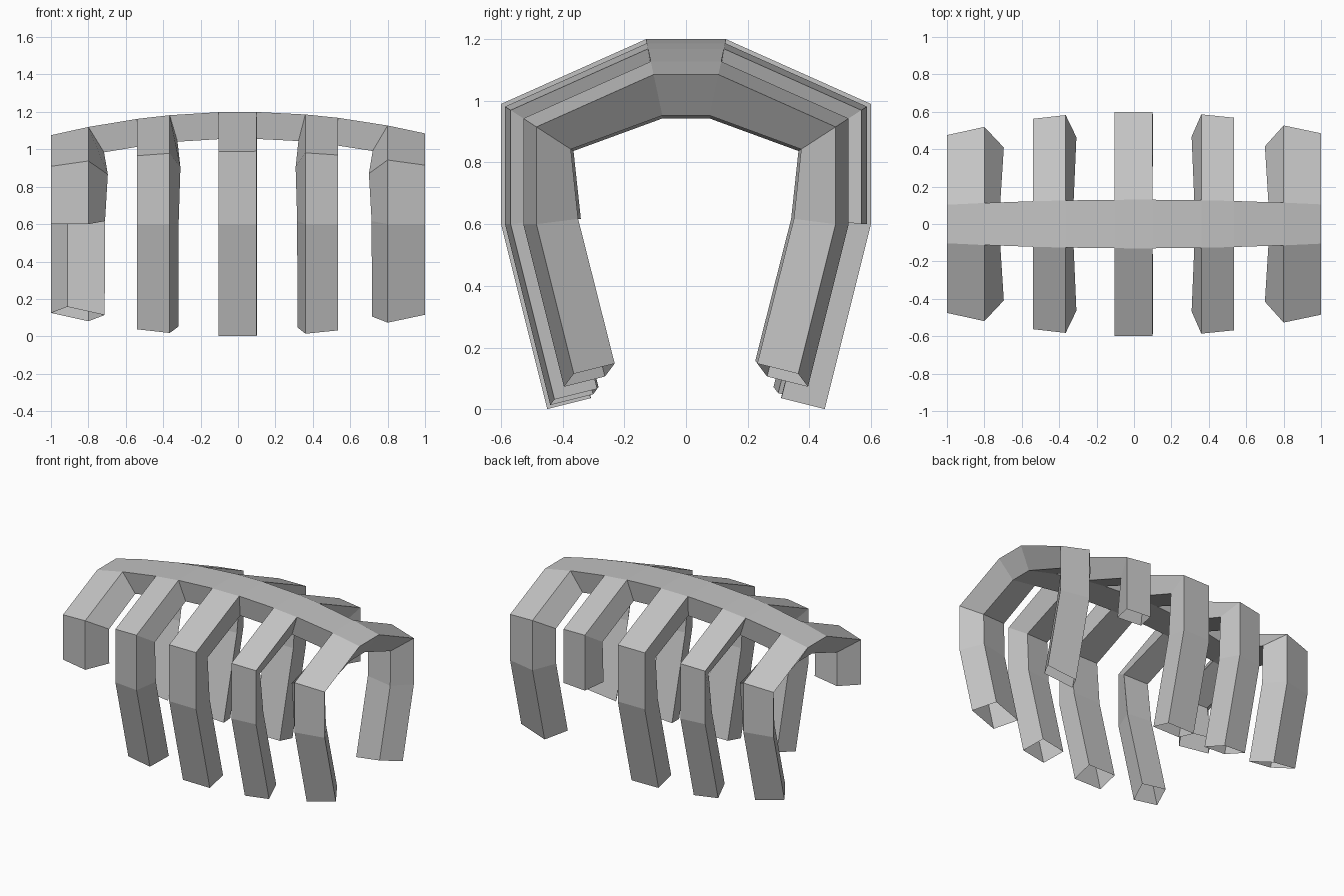
import bpy
import bmesh

cube = bpy.data.objects.get("Cube")
if cube:
    bpy.data.objects.remove(cube, do_unlink=True)

# One grey material
grey = bpy.data.materials.new("plain grey")
grey.use_nodes = True
colour = (0.55, 0.55, 0.55, 1)
grey.diffuse_color = colour
grey.node_tree.nodes["Principled BSDF"].inputs["Base Color"].default_value = colour

# Arch profile (y, z about the centre height), from front foot to back foot
HALF = [(0.45, -0.6), (0.6, 0.0), (0.6, 0.39), (0.13, 0.6)]
PROFILE = [(-y, z) for y, z in HALF] + HALF[::-1]
# Edges of the five ribs along the spine
STATIONS = [-1, -0.8, -0.54, -0.365, -0.105, 0.1, 0.36, 0.535, 0.8, 1]
CENTRE, THICK, STRETCH = 0.6, 0.145, 1.73
SPINE = (3, 4)
MISSING = [(0, 0), (6, 6)]  # (station, profile step) of the broken-off lower legs


def shrink(x):
    """Arches get smaller towards both ends."""
    return 1 - 0.2 * (x - 0.02) ** 2


bm = bmesh.new()
outer = [[bm.verts.new((x / STRETCH, y * shrink(x), CENTRE + z * shrink(x)))
          for y, z in PROFILE] for x in STATIONS]

# Outer shell: full arches at the ribs, only the top strip between them
cells = {}
for i in range(len(STATIONS) - 1):
    for j in range(len(PROFILE) - 1):
        if i % 2 == 0 or j == SPINE[0]:
            quad = (outer[i][j], outer[i][j + 1], outer[i + 1][j + 1], outer[i + 1][j])
            cells[i, j] = bm.faces.new(quad)
bmesh.ops.recalc_face_normals(bm, faces=bm.faces[:])
bm.normal_update()
if cells[4, 3].normal.z < 0:
    bmesh.ops.reverse_faces(bm, faces=bm.faces[:])
    bm.normal_update()

# Inner shell, pushed in along the normals
grid = {v: (i, j) for i, col in enumerate(outer) for j, v in enumerate(col)}
normals = {v: v.normal.copy() for v in grid}
inner = {v: bm.verts.new(v.co - normals[v] * THICK) for v in grid}
bmesh.ops.delete(bm, geom=[cells[c] for c in MISSING], context='FACES_ONLY')
shell = bm.faces[:]
rims = [e for e in bm.edges if len(e.link_faces) == 1]
for face in shell:
    bm.faces.new([inner[v] for v in reversed(face.verts)])

# Side walls; the leg ends stay open
for edge in rims:
    loop = edge.link_loops[0]
    a, b = loop.vert, loop.link_loop_next.vert
    row_a, row_b = grid[a][1], grid[b][1]
    if row_a != row_b or row_a in SPINE:
        bm.faces.new((b, a, inner[a], inner[b]))

# Stretch lengthwise and tidy
for v in bm.verts:
    v.co.x *= STRETCH
bmesh.ops.delete(bm, geom=[e for e in bm.edges if not e.link_faces], context='EDGES')
bmesh.ops.delete(bm, geom=[v for v in bm.verts if not v.link_faces], context='VERTS')

mesh = bpy.data.meshes.new("rib_cage")
bm.to_mesh(mesh)
bm.free()
mesh.materials.append(grey)
rib_cage = bpy.data.objects.new("rib_cage", mesh)
bpy.context.collection.objects.link(rib_cage)
